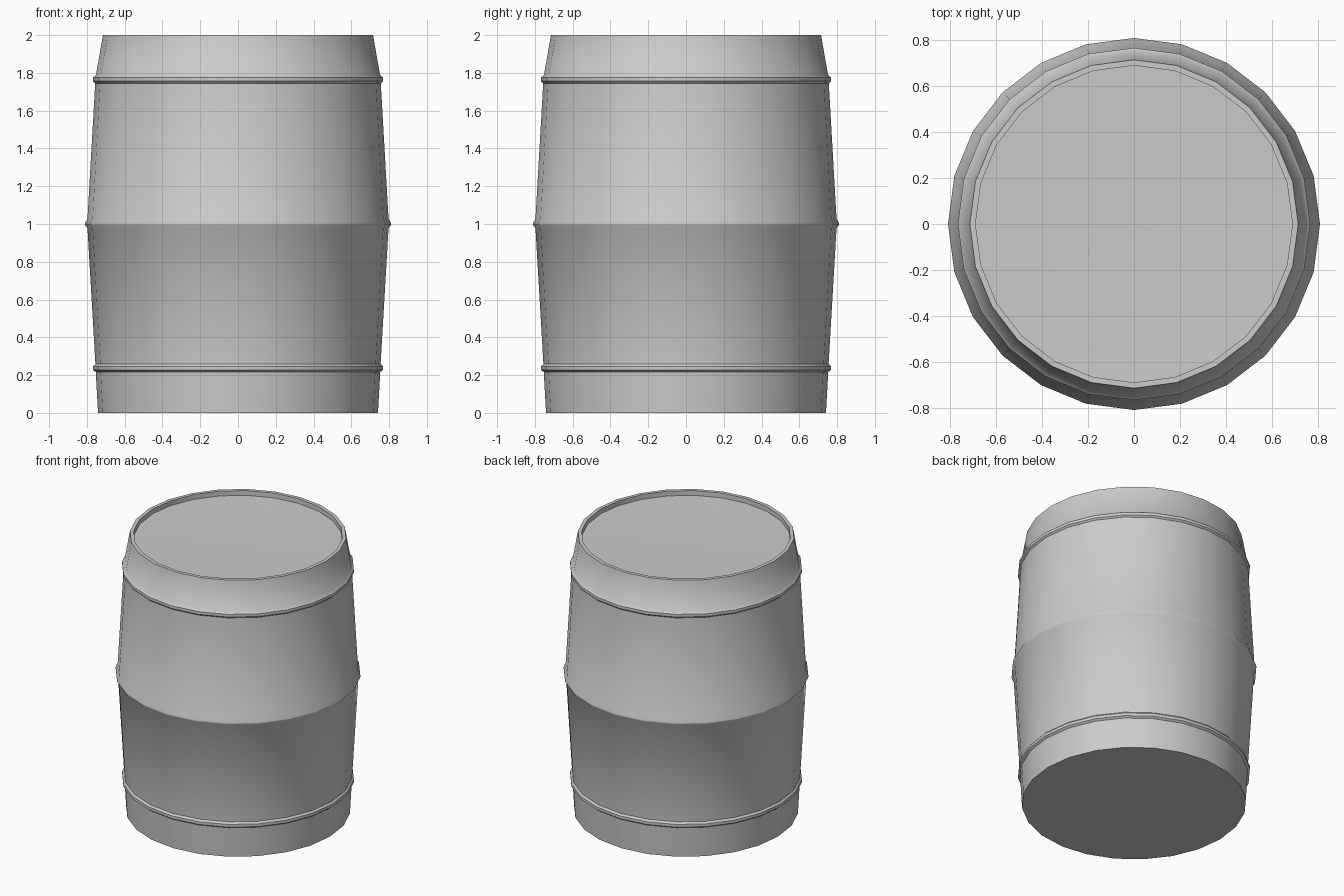
import bpy, bmesh, math

if "Cube" in bpy.data.objects:
    bpy.data.objects.remove(bpy.data.objects["Cube"])

SIDES = 24


def lathe(name, profile):
    """Spin (radius, z) points around z; radius 0 closes at the axis."""
    bm = bmesh.new()
    rings = []
    for r, z in profile:
        rings.append([bm.verts.new((r * math.cos(math.tau * i / SIDES),
                                    r * math.sin(math.tau * i / SIDES), z))
                      for i in range(SIDES)])
    for a, b in zip(rings, rings[1:]):
        for i in range(SIDES):
            j = (i + 1) % SIDES
            bm.faces.new((a[i], a[j], b[j], b[i]))
    # flat disc at each end of the profile
    bm.faces.new(rings[0][::-1])
    bm.faces.new(rings[-1])
    mesh = bpy.data.meshes.new(name)
    bm.to_mesh(mesh)
    bm.free()
    ob = bpy.data.objects.new(name, mesh)
    bpy.context.collection.objects.link(ob)
    bpy.ops.object.select_all(action='DESELECT')
    ob.select_set(True)
    bpy.context.view_layer.objects.active = ob
    bpy.ops.object.shade_smooth_by_angle(angle=math.radians(40))
    return ob


def hoop(r_low, r_mid, r_high, z, h=0.022):
    """Raised hoop points on the barrel wall."""
    return [(r_low, z - h), (r_mid, z - h * 0.5),
            (r_mid, z + h * 0.4), (r_high, z + h)]


# Barrel wall with three hoops, rim and slightly dished, recessed lid
profile = [(0.741, 0.0)]
profile += hoop(0.753, 0.767, 0.755, 0.238)
profile += [(0.797, 0.978), (0.81, 0.995), (0.81, 1.005), (0.797, 1.028)]
profile += hoop(0.756, 0.767, 0.752, 1.767)
profile += [(0.715, 2.0), (0.69, 2.0), (0.69, 1.965), (0.275, 1.955)]
lathe("barrel", profile)
